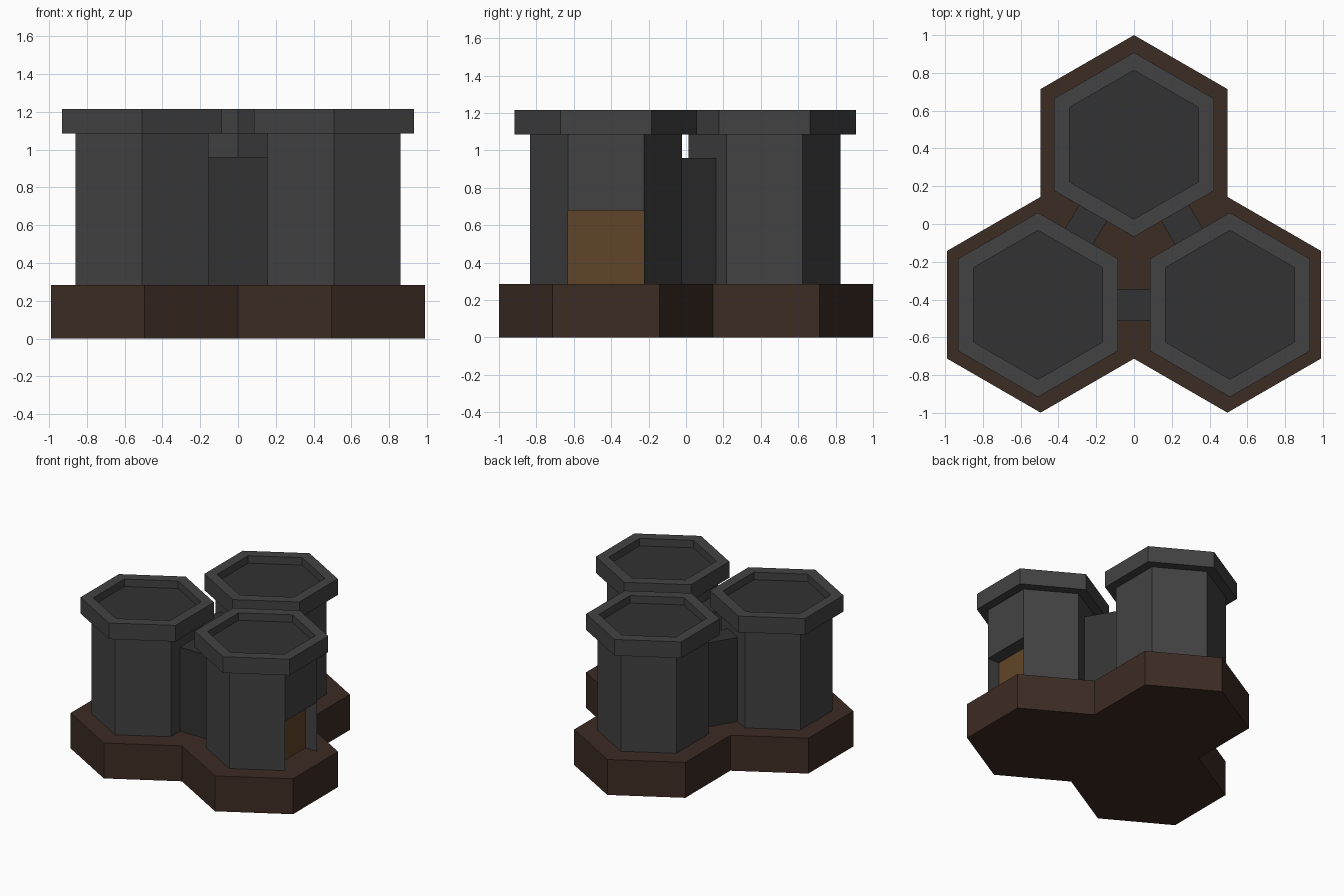
import bpy, bmesh
from math import sin, cos, pi, atan2, hypot

if "Cube" in bpy.data.objects:
    bpy.data.objects.remove(bpy.data.objects["Cube"])


def material(name, rgb):
    m = bpy.data.materials.new(name)
    m.diffuse_color = (*rgb, 1)
    m.use_nodes = True
    m.node_tree.nodes["Principled BSDF"].inputs["Base Color"].default_value = m.diffuse_color
    return m


STONE = material("stone", (0.055, 0.055, 0.055))
DARK = material("dark_stone", (0.032, 0.032, 0.032))
EARTH = material("earth", (0.046, 0.025, 0.017))
WOOD = material("wood", (0.12, 0.06, 0.021))


def hexagon(r, cx=0, cy=0):
    return [(cx + r * cos(pi / 6 + k * pi / 3), cy + r * sin(pi / 6 + k * pi / 3)) for k in range(6)]


def finish(name, bm, mat):
    bmesh.ops.recalc_face_normals(bm, faces=bm.faces)
    me = bpy.data.meshes.new(name)
    bm.to_mesh(me)
    bm.free()
    me.materials.append(mat)
    ob = bpy.data.objects.new(name, me)
    bpy.context.collection.objects.link(ob)
    return ob


def prism(name, pts, z0, z1, mat):
    bm = bmesh.new()
    face = bm.faces.new([bm.verts.new((x, y, z0)) for x, y in pts])
    ext = bmesh.ops.extrude_face_region(bm, geom=[face], use_keep_orig=True)
    for v in ext["geom"]:
        if isinstance(v, bmesh.types.BMVert):
            v.co.z = z1
    return finish(name, bm, mat)


def ring(name, outer, inner, z0, z1, mat):
    bm = bmesh.new()
    n = len(outer)
    loops = [[bm.verts.new((x, y, z)) for x, y in pts]
             for pts, z in ((outer, z0), (outer, z1), (inner, z1), (inner, z0))]
    for a in range(4):
        p, q = loops[a], loops[(a + 1) % 4]
        for i in range(n):
            j = (i + 1) % n
            bm.faces.new((p[i], p[j], q[j], q[i]))
    return finish(name, bm, mat)


def box(name, cx, cy, sx, sy, z0, z1, mat, angle=0):
    c, s = cos(angle), sin(angle)
    corners = [(-sx / 2, -sy / 2), (sx / 2, -sy / 2), (sx / 2, sy / 2), (-sx / 2, sy / 2)]
    return prism(name, [(cx + x * c - y * s, cy + x * s + y * c) for x, y in corners], z0, z1, mat)


# Base: outline of three joined hexagons, one lobe repeated around the shared corner
R, PIVOT = 0.571, -0.142
lobe = [(R * 0.866, R / 2), (R * 0.866, R * 1.5), (0, R * 2), (-R * 0.866, R * 1.5)]
outline = []
for k in range(3):
    c, s = cos(k * 2 * pi / 3), sin(k * 2 * pi / 3)
    outline += [(x * c - y * s, PIVOT + x * s + y * c) for x, y in lobe]
prism("base", outline, 0, 0.285, EARTH)

# Towers: body, rim and sunken roof
BODY_R = 0.407
centres = {"back": (0, 0.42), "left": (-0.508, -0.428), "right": (0.508, -0.428)}
bodies = {}
for side, (x, y) in centres.items():
    bodies[side] = prism(side + "_tower", hexagon(BODY_R, x, y), 0.285, 1.10, STONE)
    ring(side + "_rim", hexagon(0.488, x, y), hexagon(0.394, x, y), 1.085, 1.215, STONE)
    prism(side + "_roof", hexagon(0.396, x, y), 1.09, 1.155, DARK)

# Connecting walls between each pair of towers
for a, b in (("left", "right"), ("right", "back"), ("back", "left")):
    (x0, y0), (x1, y1) = centres[a], centres[b]
    box(f"{a}_{b}_wall", (x0 + x1) / 2, (y0 + y1) / 2, 0.32, 0.17, 0.285, 0.96, DARK,
        atan2(y1 - y0, x1 - x0))

# Doorway cut into the right tower, with a wooden door at its back
cx, cy = centres["right"]
face_x = cx + BODY_R * 0.866
cutter = box("doorway_cutter", face_x, cy, 0.214, BODY_R - 0.002, 0.2, 0.68, STONE)
cutter.hide_render = True
cutter.hide_viewport = True
cut = bodies["right"].modifiers.new("doorway", "BOOLEAN")
cut.operation = "DIFFERENCE"
cut.solver = "EXACT"
cut.object = cutter
box("door", face_x - 0.109, cy, 0.01, BODY_R - 0.002, 0.285, 0.68, WOOD)
